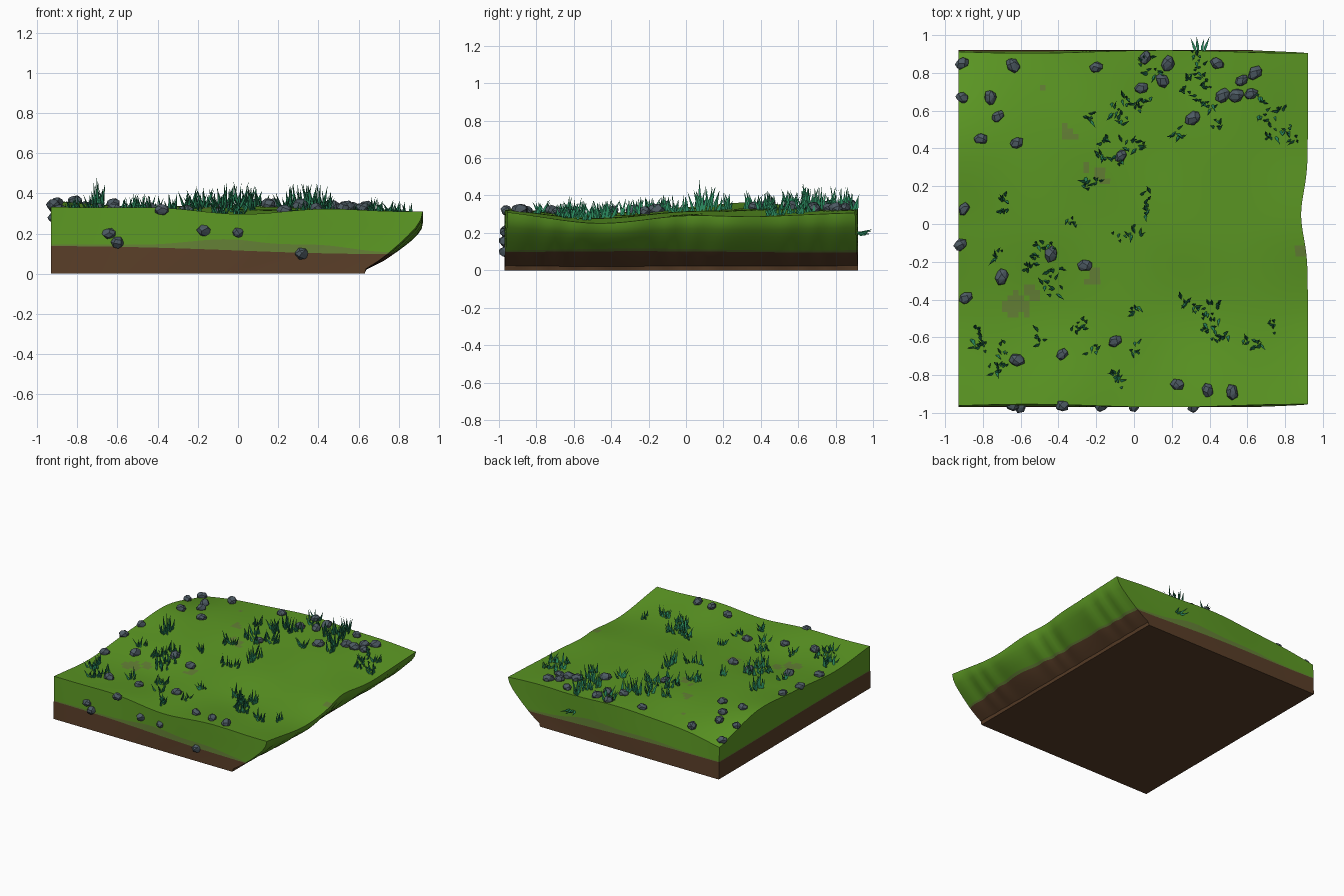
import bpy, bmesh, math, random
from math import sin, cos, exp, pi
from mathutils import Vector, Matrix

if "Cube" in bpy.data.objects:
    bpy.data.objects.remove(bpy.data.objects["Cube"])

random.seed(7)


def material(name, rgb):
    m = bpy.data.materials.new(name)
    m.diffuse_color = (*rgb, 1)
    m.use_nodes = True
    m.node_tree.nodes["Principled BSDF"].inputs["Base Color"].default_value = m.diffuse_color
    return m


GREEN = material("turf green", (0.107, 0.314, 0.017))
DULL = material("worn turf", (0.127, 0.216, 0.036))
SOIL = material("soil brown", (0.100, 0.048, 0.021))
STONE = material("stone grey", (0.076, 0.105, 0.127))
BLADE = material("grass teal", (0.022, 0.235, 0.105))


def finish(bm, name, mats):
    bmesh.ops.recalc_face_normals(bm, faces=bm.faces[:])
    me = bpy.data.meshes.new(name)
    bm.to_mesh(me)
    bm.free()
    for m in mats:
        me.materials.append(m)
    ob = bpy.data.objects.new(name, me)
    bpy.context.collection.objects.link(ob)
    return ob


# ---- terrain height from a small control grid (rows front to back) ----
X0, Y0, Y1 = -0.93, -0.97, 0.92
CTRL = [[.33, .33, .30, .32, .31],
        [.30, .29, .285, .28, .255],
        [.34, .32, .31, .31, .285],
        [.355, .335, .33, .32, .29],
        [.25, .315, .335, .325, .31]]


def spline(p, t):
    t = min(max(t, 0), 1) * (len(p) - 1)
    i = min(int(t), len(p) - 2)
    f = t - i
    b, c = p[i], p[i + 1]
    a = p[i - 1] if i else 2 * b - c
    d = p[i + 2] if i + 2 < len(p) else 2 * c - b
    return b + .5 * f * (c - a + f * (2*a - 5*b + 4*c - d + f * (3*(b - c) + d - a)))


def height(x, y):
    u, v = (x - X0) / 1.85, (y - Y0) / (Y1 - Y0)
    return spline([spline(r, u) for r in CTRL], v) + .004 * sin(9 * x + 2 * y) * cos(7 * y)


# ---- overhanging right side: x by relative height ----
PROFILE = [(0, .63), (.08, .637), (.25, .72), (.5, .81), (.72, .88), (.88, .912), (1, .92)]


def right_x(y, t):
    for (a, xa), (b, xb) in zip(PROFILE, PROFILE[1:]):
        if t <= b + 1e-6:
            x = xa + (xb - xa) * (t - a) / (b - a)
            break
    notch = .035 * exp(-((y - .05) / .17) ** 2) * t
    return x - notch + .007 * t * (1 - t) * 4 * sin(31 * y + 2 * sin(9 * y))


def point(u, v, t):
    y = Y0 + v * (Y1 - Y0)
    h = height(X0 + u * (right_x(y, 1) - X0), y)
    x = X0 + u * (right_x(y, t) - X0)
    edge = t * .008 * (1 + sin(8 * u))          # walls lean in slightly at the top
    y += edge * ((1 - v) ** 8 - v ** 8)
    return Vector((x, y, h * t))


# ---- ground block ----
N = 64
PATCHES = [(-.35, .48, .05), (-.62, -.43, .075), (-.54, -.37, .05), (-.22, -.28, .05),
           (-.18, .25, .045), (-.48, .73, .03), (.89, -.14, .03), (-.25, .30, .03)]
bm = bmesh.new()
top = [[bm.verts.new(point(i / N, j / N, 1)) for i in range(N + 1)] for j in range(N + 1)]
for j in range(N):
    for i in range(N):
        f = bm.faces.new((top[j][i], top[j][i + 1], top[j + 1][i + 1], top[j + 1][i]))
        c = f.calc_center_median()
        if any(math.hypot(c.x - a, c.y - b) < r * (.8 + .25 * sin(60 * c.x + 45 * c.y))
               for a, b, r in PATCHES):
            f.material_index = 1

ring = ([(i, 0) for i in range(N)] + [(N, j) for j in range(N)]
        + [(i, N) for i in range(N, 0, -1)] + [(0, j) for j in range(N, 0, -1)])
LEVELS = 10
columns = []
for i, j in ring:
    u, v = i / N, j / N
    h = top[j][i].co.z
    soil = (.138 - .04 * u + .004 * sin(6 * u + 5 * v)) / h
    band = soil + (.006 + .045 * exp(-((u - .6) / .28) ** 2)) / h * (1 + .2 * sin(17 * u + 9 * v))
    ts = [0, .08, soil * .65, soil, band] + [band + (1 - band) * k / 5 for k in range(1, 5)]
    columns.append([bm.verts.new(point(u, v, t)) for t in ts] + [top[j][i]])
for k, a in enumerate(columns):
    b = columns[(k + 1) % len(columns)]
    for l in range(LEVELS - 1):
        f = bm.faces.new((a[l], b[l], b[l + 1], a[l + 1]))
        f.material_index = 2 if l < 3 else 1 if l == 3 else 0
bm.faces.new([c[0] for c in columns]).material_index = 2
ground = finish(bm, "ground_block", [GREEN, DULL, SOIL])
bpy.context.view_layer.objects.active = ground
ground.select_set(True)
bpy.ops.object.shade_smooth_by_angle(angle=math.radians(35))

# ---- stones: faceted hulls on the turf and the front wall ----
TOP_STONES = [(-.91, .85), (-.91, .67), (-.64, .84), (-.76, .67), (-.72, .57), (-.81, .45),
              (-.62, .43), (-.90, .08), (-.92, -.11), (-.89, -.39), (-.70, -.28), (-.44, -.16),
              (-.26, -.22), (-.62, -.72), (-.38, -.69), (-.10, -.62), (.23, -.85), (.39, -.88),
              (.52, -.89), (-.20, .83), (.06, .88), (.18, .85), (.15, .76), (.04, .72),
              (-.07, .36), (.31, .56), (.44, .85), (.47, .68), (.54, .68), (.57, .76),
              (.64, .80), (.62, .69)]
WALL_STONES = [(-.64, .20), (-.60, .155), (-.38, .32), (-.17, .215), (0, .205), (.32, .10)]
bm = bmesh.new()


def stone(p):
    s = random.uniform(.85, 1.1)
    size = Matrix.Diagonal((.043 * s, .033 * s, .032 * s))
    turn = Matrix.Rotation(random.uniform(0, pi), 3, 'Z') @ Matrix.Rotation(random.uniform(-.4, .4), 3, 'X')
    vs = []
    for k in range(18):                          # spiral points on an ellipsoid
        z = 1 - (2 * k + 1) / 18
        a = k * 2.4 + random.uniform(-.3, .3)
        r = math.sqrt(1 - z * z)
        d = Vector((r * cos(a), r * sin(a), z))
        vs.append(bm.verts.new(p + turn @ size @ d))
    bmesh.ops.convex_hull(bm, input=vs)


for x, y in TOP_STONES:
    stone(Vector((x, y, height(x, y) + .012)))
for x, z in WALL_STONES:
    stone(Vector((x, -.962, z)))
finish(bm, "stones", [STONE])

# ---- grass tufts: leaning three-sided blades; third value is blade height ----
TUFTS = {
    .13: [(.33, .89), (.35, .80), (.30, .78), (.38, .73), (.28, .72), (.33, .65), (.40, .62),
          (.06, .66), (.02, .62), (-.05, .66), (-.10, .61), (-.24, .57), (-.07, .55),
          (-.68, .11), (.07, .12), (.07, .08), (-.15, .45)],
    .10: [(.44, .53), (.22, .49), (.10, .80), (.07, .85), (-.04, .42), (.02, .42), (-.17, .37),
          (-.08, .35), (-.26, .21), (-.22, .23), (-.34, .01), (0, -.05), (-.08, -.07),
          (-.70, .07), (-.52, -.10), (-.45, -.12), (-.54, -.17), (-.56, -.24), (-.47, -.30),
          (-.41, -.25), (-.40, -.34), (-.72, -.17), (-.85, -.63), (-.82, -.57), (-.80, -.65),
          (.28, -.42), (.32, -.45), (.38, -.45), (.45, -.43), (.36, -.52), (.42, -.50),
          (.40, -.57), (.46, -.62)],
    .075: [(-.70, -.67), (-.74, -.78), (-.70, -.77), (-.50, -.60), (-.27, -.53), (-.30, -.56),
           (-.22, -.67), (0, -.67), (0, -.46), (-.10, -.83), (-.12, -.80), (.60, -.62),
           (.65, -.64), (.74, -.55), (.68, .66), (.67, .58), (.73, .54), (.80, .50),
           (.72, .44), (.84, .45), (.77, .60)]}
bm = bmesh.new()


def blade(base, tip, width):
    axis = (tip - base).normalized()
    side = axis.orthogonal().normalized()
    belly = base.lerp(tip, .35) - Vector((0, 0, .008))
    loops = []
    for c, w in ((base, .5), (belly, 1)):
        loops.append([bm.verts.new(c + Matrix.Rotation(k * 2 * pi / 3, 3, axis) @ side * width * w)
                      for k in range(3)])
    end = bm.verts.new(tip)
    lo, hi = loops
    bm.faces.new(lo)
    for k in range(3):
        n = (k + 1) % 3
        bm.faces.new((lo[k], lo[n], hi[n], hi[k]))
        bm.faces.new((hi[k], hi[n], end))


for tall, spots in TUFTS.items():
    for x, y in spots:
        for k in range(6):
            a = random.uniform(0, 2 * pi)
            bx, by = x + random.gauss(0, .017), min(y + random.gauss(0, .017), .91)
            base = Vector((bx, by, height(bx, by) - .01))
            lean = random.uniform(.01, .055)
            tip = base + Vector((lean * cos(a), lean * sin(a), tall * random.uniform(.5, 1.1)))
            blade(base, tip, random.uniform(.007, .011))
# tall middle blades, and a tuft hanging over the back edge
blade(Vector((-.69, .08, .31)), Vector((-.705, .07, .49)), .011)
for dx, dz in ((-.05, 0), (-.02, .02), (.02, -.01), (.05, .01)):
    blade(Vector((.35 + dx * .4, .91, .205)), Vector((.35 + dx, .985 + dz * .7, .20 + dz)), .009)
finish(bm, "grass_tufts", [BLADE])
